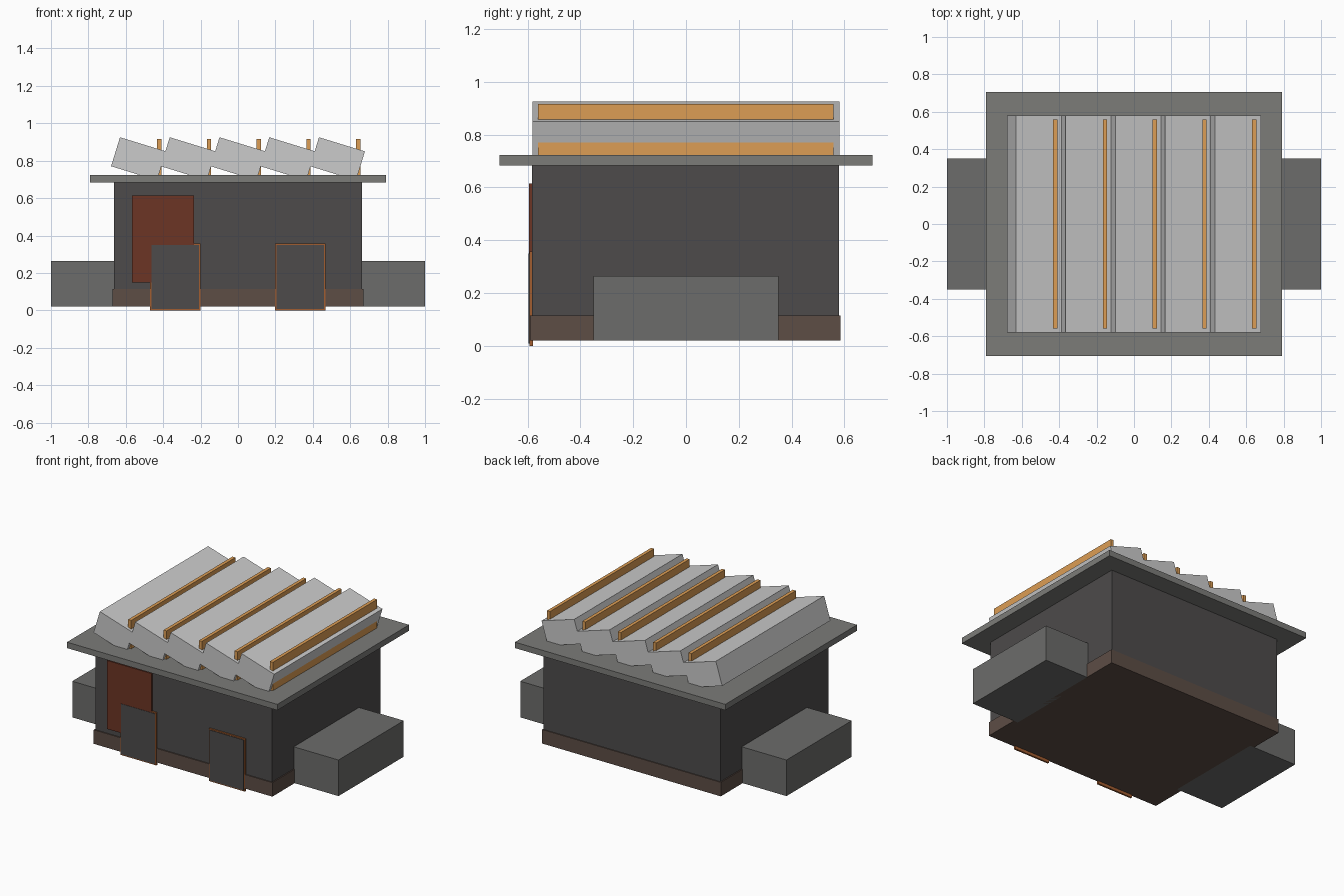
import bpy, bmesh, math
from mathutils import Matrix

if "Cube" in bpy.data.objects:
    bpy.data.objects.remove(bpy.data.objects["Cube"])


def material(name, rgb):
    m = bpy.data.materials.new(name)
    m.diffuse_color = (*rgb, 1)
    m.use_nodes = True
    m.node_tree.nodes["Principled BSDF"].inputs["Base Color"].default_value = m.diffuse_color
    return m


DARK = material("dark_wall", (0.075, 0.07, 0.07))
BROWN = material("brown_plinth", (0.11, 0.075, 0.06))
RUST = material("rust_door", (0.15, 0.035, 0.018))
ORANGE = material("orange_trim", (0.36, 0.11, 0.03))
AMBER = material("amber_slat", (0.72, 0.34, 0.09))
SLAB = material("slab_grey", (0.2, 0.2, 0.19))
UNIT = material("side_grey", (0.15, 0.15, 0.145))


def box(name, x, y, z, mat=None, tilt=0.0):
    """Box from (min, max) ranges, optionally tilted about y."""
    bm = bmesh.new()
    bmesh.ops.create_cube(bm, size=1)
    size = [r[1] - r[0] for r in (x, y, z)]
    bmesh.ops.scale(bm, vec=size, verts=bm.verts)
    mesh = bpy.data.meshes.new(name)
    bm.to_mesh(mesh)
    bm.free()
    ob = bpy.data.objects.new(name, mesh)
    ob.location = [(r[0] + r[1]) / 2 for r in (x, y, z)]
    ob.rotation_euler = (0, tilt, 0)
    if mat:
        mesh.materials.append(mat)
    bpy.context.collection.objects.link(ob)
    return ob


# Main building, plinth and overhanging roof slab
box("walls", (-0.664, 0.664), (-0.583, 0.579), (0.022, 0.69), DARK)
box("plinth", (-0.671, 0.671), (-0.59, 0.585), (0.02, 0.115), BROWN)
box("roof_slab", (-0.79, 0.79), (-0.707, 0.707), (0.683, 0.723), SLAB)

# Low side blocks
box("side_block_left", (-1.0, -0.64), (-0.35, 0.35), (0.02, 0.265), UNIT)
box("side_block_right", (0.64, 1.0), (-0.35, 0.35), (0.02, 0.265), UNIT)

# Tall door panel on the front
box("door_panel", (-0.567, -0.235), (-0.594, -0.58), (0.15, 0.615), RUST)

# Two hatches, each an orange surround with a dark panel just in front
for side, cx in (("left", -0.335), ("right", 0.332)):
    box(f"hatch_frame_{side}", (cx - 0.135, cx + 0.135), (-0.592, -0.58), (0.0, 0.358), ORANGE)
    box(f"hatch_panel_{side}", (cx - 0.127, cx + 0.127), (-0.596, -0.582), (0.008, 0.35), DARK)

# Sawtooth roof: five tilted panels, each with an upright slat through its low edge
PITCH, W, T = 0.266, 0.257, 0.162
for i in range(5):
    cx = (i - 2) * PITCH
    box(f"roof_panel_{i + 1}", (cx - W / 2, cx + W / 2), (-0.581, 0.581),
        (0.81 - T / 2, 0.81 + T / 2), tilt=math.radians(17.1))
    box(f"roof_slat_{i + 1}", (cx + 0.099, cx + 0.122), (-0.56, 0.558), (0.70, 0.916), AMBER)
